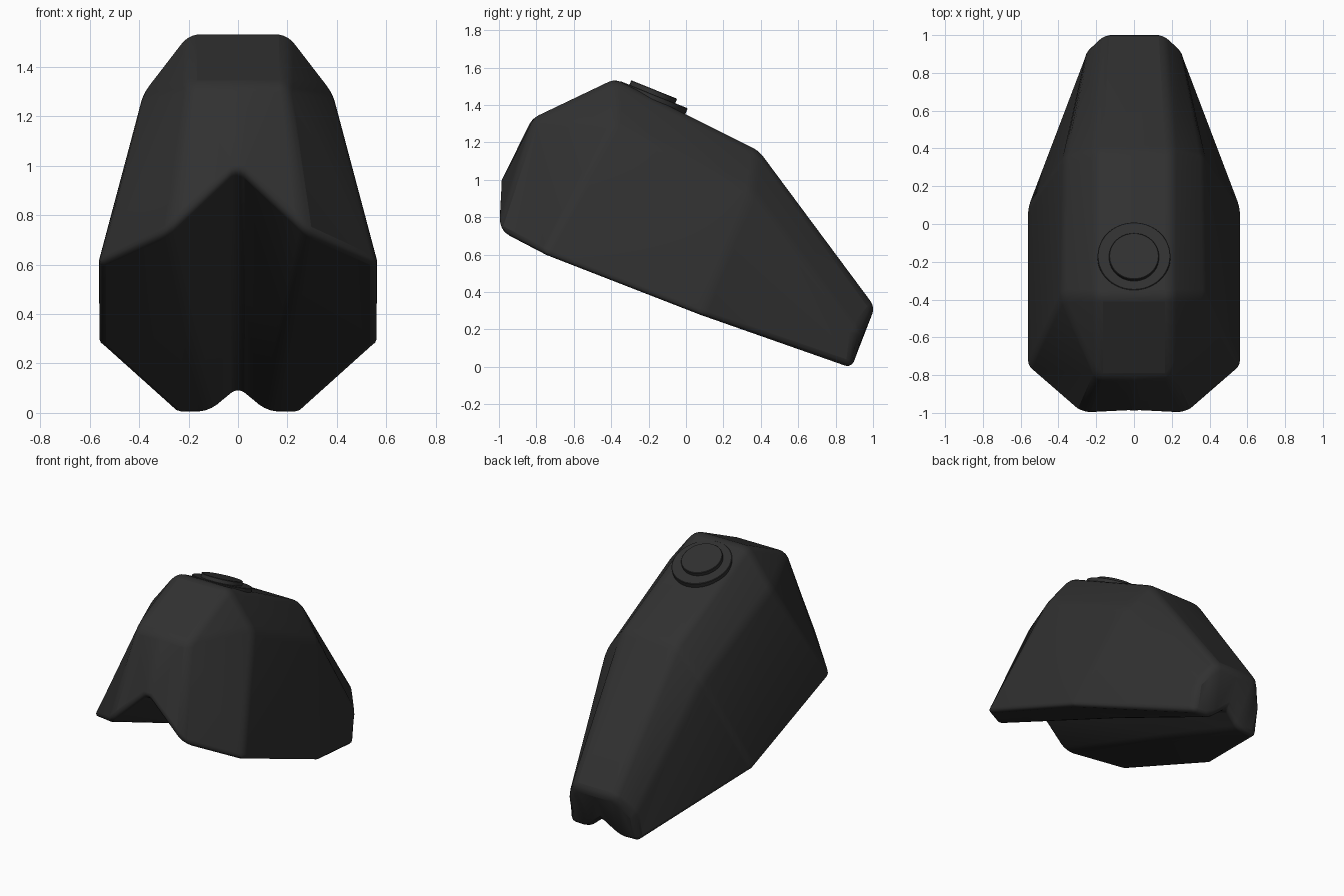
import bpy, bmesh, math
from mathutils import Matrix, Vector

if "Cube" in bpy.data.objects:
    bpy.data.objects.remove(bpy.data.objects["Cube"])

black = bpy.data.materials.new("satin_black")
black.diffuse_color = (0.03, 0.03, 0.03, 1)
black.use_nodes = True
black.node_tree.nodes["Principled BSDF"].inputs["Base Color"].default_value = black.diffuse_color


def finish(name, bm, bevel, segments, angle):
    bmesh.ops.recalc_face_normals(bm, faces=bm.faces[:])
    me = bpy.data.meshes.new(name)
    bm.to_mesh(me)
    bm.free()
    ob = bpy.data.objects.new(name, me)
    bpy.context.collection.objects.link(ob)
    me.materials.append(black)
    mod = ob.modifiers.new("rounded_edges", 'BEVEL')
    mod.width, mod.segments = bevel, segments
    mod.limit_method, mod.angle_limit = 'ANGLE', math.radians(8)
    bpy.ops.object.select_all(action='DESELECT')
    ob.select_set(True)
    bpy.context.view_layer.objects.active = ob
    bpy.ops.object.shade_smooth_by_angle(angle=math.radians(angle))
    return ob


# Right half of the tank: named corner points
P = {
    "nose_c": (0, -1.0, 0.99), "nose": (0.275, -1.01, 0.73),
    "rim_f": (0.57, -0.76, 0.6), "rim_m": (0.57, 0.075, 0.275),
    "brow_c": (0, -0.82, 1.33), "brow": (0.2, -0.82, 1.33),
    "peak_c": (0, -0.38, 1.54), "peak": (0.2, -0.38, 1.54),
    "shoulder": (0.385, -0.38, 1.3),
    "back_c": (0, 0.39, 1.155), "back": (0.2, 0.39, 1.155),
    "hip": (0.37, 0.35, 0.94),
    "tail_c": (0, 1.01, 0.32), "tail": (0.165, 1.01, 0.32),
    "tail_s": (0.255, 0.91, 0.19),
    "rim_b": (0.255, 0.885, -0.005), "in_b": (0.115, 0.885, -0.005),
    "in_c": (0, 0.915, 0.09), "in_m": (0.19, 0.075, 0.32),
    "in_mc": (0, 0.075, 0.48),
}
F = [
    # front and top panels
    "nose_c nose brow brow_c", "brow_c brow peak peak_c",
    "peak_c peak back back_c", "back_c back tail tail_c",
    # shoulder and side panels
    "brow shoulder peak", "brow nose rim_f shoulder",
    "peak shoulder hip back", "back hip tail_s tail",
    "shoulder rim_f rim_m hip", "hip rim_m rim_b tail_s",
    # tail end
    "tail_c tail in_b in_c", "tail tail_s rim_b in_b",
    # underside flange and frame tunnel
    "nose in_m rim_m rim_f", "in_m in_b rim_b rim_m",
    "nose_c in_mc in_m nose", "in_mc in_c in_b in_m",
]

bm = bmesh.new()
for side in (1, -1):
    v = {k: bm.verts.new((side * p[0], p[1], p[2])) for k, p in P.items()}
    for f in F:
        bm.faces.new([v[k] for k in f.split()])
bmesh.ops.remove_doubles(bm, verts=bm.verts[:], dist=0.0005)
finish("fuel_tank_body", bm, 0.035, 3, 40)


# Filler neck ring and cap, tilted with the tank's back slope
def disc(name, radius, depth, top_z):
    tilt = Matrix.Rotation(math.radians(-22), 4, 'X')
    bm = bmesh.new()
    bmesh.ops.create_cone(bm, cap_ends=True, segments=48, radius1=radius,
                          radius2=radius, depth=depth)
    centre = Vector((0, -0.17, top_z)) - tilt @ Vector((0, 0, depth / 2))
    bmesh.ops.transform(bm, matrix=Matrix.Translation(centre) @ tilt, verts=bm.verts[:])
    finish(name, bm, 0.003, 1, 30)


disc("filler_ring", 0.193, 0.05, 1.455)
disc("filler_cap", 0.132, 0.06, 1.483)
